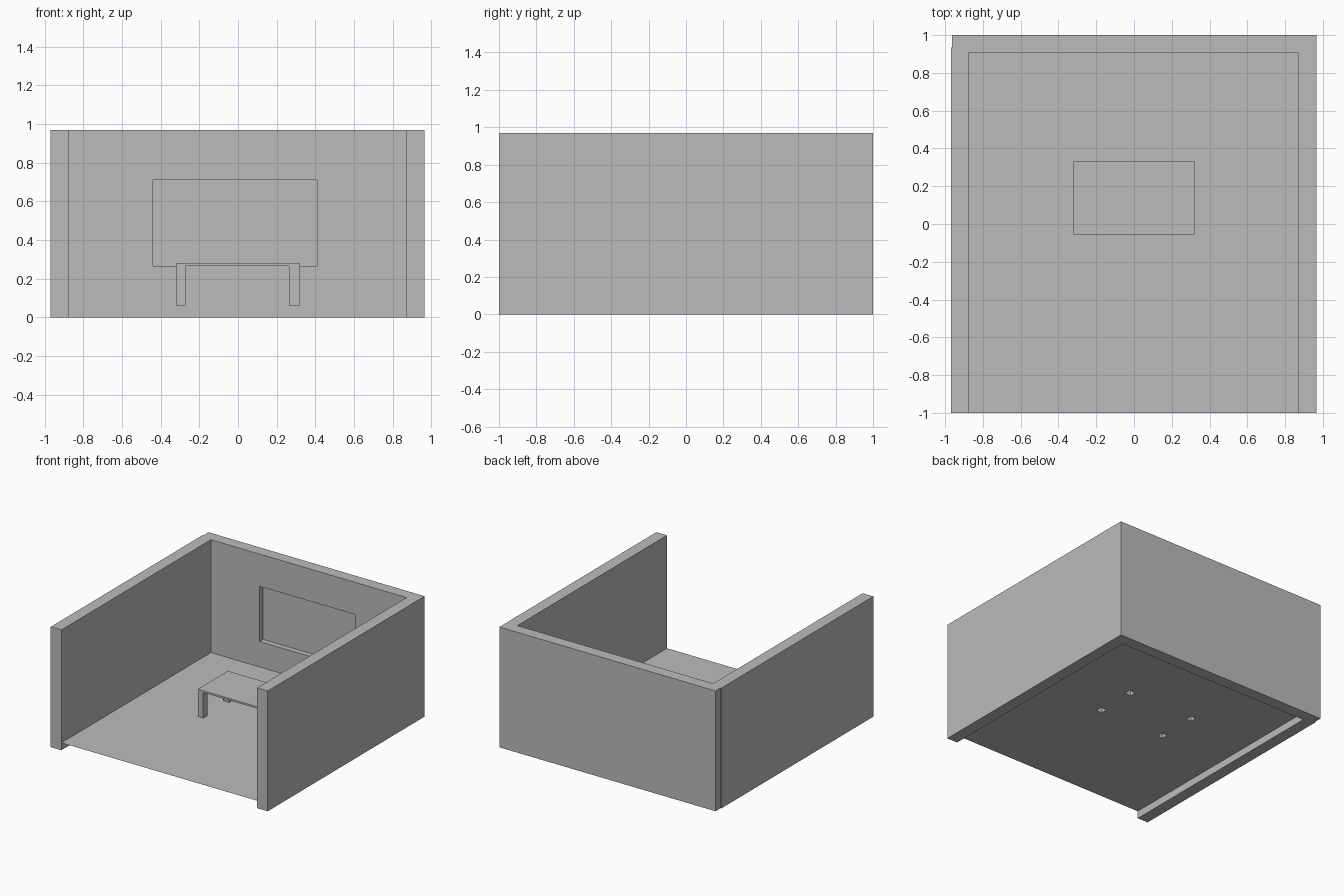
import bpy, bmesh

if "Cube" in bpy.data.objects:
    bpy.data.objects.remove(bpy.data.objects["Cube"])

grey = bpy.data.materials.new("plain_grey")
grey.diffuse_color = (0.5, 0.5, 0.5, 1)
grey.use_nodes = True
grey.node_tree.nodes["Principled BSDF"].inputs["Base Color"].default_value = grey.diffuse_color


def finish(name, bm):
    mesh = bpy.data.meshes.new(name)
    bm.to_mesh(mesh)
    bm.free()
    mesh.materials.append(grey)
    obj = bpy.data.objects.new(name, mesh)
    bpy.context.collection.objects.link(obj)
    return obj


def box(name, x, y, z, caps=True):
    """Box from (min, max) ranges; caps=False leaves top and bottom open."""
    bm = bmesh.new()
    bmesh.ops.create_cube(bm, size=1)
    for v in bm.verts:
        v.co = [r[0] if c < 0 else r[1] for c, r in zip(v.co, (x, y, z))]
    if not caps:
        bm.normal_update()
        bmesh.ops.delete(bm, geom=[f for f in bm.faces if abs(f.normal.z) > 0.9],
                         context='FACES_ONLY')
    return finish(name, bm)


FLOOR_Z, TOP_Z = 0.06, 0.28
LEG_X = [(-0.32, -0.272), (0.265, 0.32)]
LEG_Y = [(-0.055, 0.0), (0.275, 0.33)]

# Three walls: one outline raised, with a small step at the back left corner
outline = [(-0.97, -1), (-0.875, -1), (-0.875, 0.905), (0.87, 0.905), (0.87, -1),
           (0.965, -1), (0.965, 1), (-0.963, 1), (-0.963, 0.935), (-0.97, 0.935)]
bm = bmesh.new()
base = bm.faces.new([bm.verts.new((x, y, 0)) for x, y in outline])
raised = bmesh.ops.extrude_face_region(bm, geom=[base], use_keep_orig=True)
for v in raised["geom"]:
    if isinstance(v, bmesh.types.BMVert):
        v.co.z = 0.97
bmesh.ops.recalc_face_normals(bm, faces=bm.faces)
walls = finish("walls", bm)

# Window recess cut part way into the back wall
cutter = box("window_cutter", (-0.44, 0.41), (0.8, 0.95), (0.265, 0.71))
cutter.hide_render = True
cutter.hide_viewport = True
cut = walls.modifiers.new("window_recess", 'BOOLEAN')
cut.operation = 'DIFFERENCE'
cut.solver = 'EXACT'
cut.object = cutter

# Thin floor sheet, left open under the hollow table legs
xs = [-0.963] + [x for r in LEG_X for x in r] + [0.965]
ys = [-1] + [y for r in LEG_Y for y in r] + [0.93]
bm = bmesh.new()
grid = [[bm.verts.new((x, y, FLOOR_Z)) for y in ys] for x in xs]
for i in range(5):
    for j in range(5):
        if not (i in (1, 3) and j in (1, 3)):
            bm.faces.new((grid[i][j], grid[i + 1][j], grid[i + 1][j + 1], grid[i][j + 1]))
finish("floor", bm)

# Table: thin top on four hollow legs
box("table_top", (-0.32, 0.32), (-0.055, 0.33), (0.265, TOP_Z))
for lx in LEG_X:
    for ly in LEG_Y:
        box("table_leg", lx, ly, (FLOOR_Z, 0.265), caps=False)
